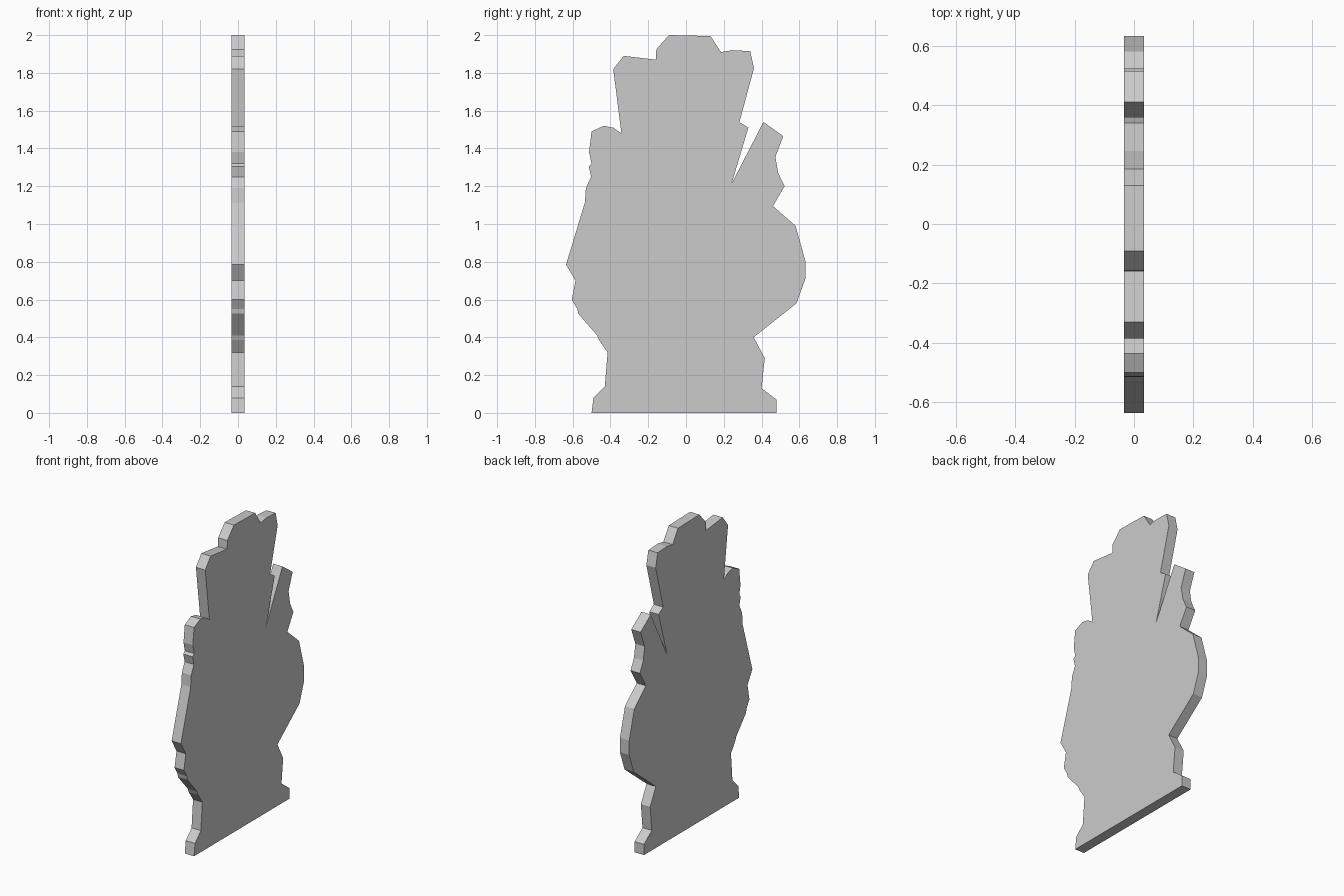
import bpy, bmesh

THICKNESS = 0.067

# Silhouette as (y, z): left side going up, over the top, down the right side
left_side = [(-.50, 0), (-.49, .08), (-.43, .14), (-.415, .32), (-.46, .385),
             (-.47, .41), (-.57, .525), (-.575, .55), (-.605, .60), (-.585, .70),
             (-.635, .785), (-.535, 1.115), (-.53, 1.19), (-.502, 1.25),
             (-.515, 1.305), (-.50, 1.32), (-.513, 1.38), (-.50, 1.49),
             (-.435, 1.52), (-.385, 1.51), (-.342, 1.48)]
top_edge = [(-.385, 1.82), (-.33, 1.89), (-.16, 1.87), (-.157, 1.925), (-.09, 2.0),
            (.13, 1.995), (.185, 1.91), (.245, 1.92), (.34, 1.915), (.36, 1.825)]
right_side = [(.283, 1.54), (.33, 1.51), (.242, 1.215), (.41, 1.54), (.515, 1.465),
              (.473, 1.355), (.488, 1.27), (.522, 1.20), (.46, 1.095), (.58, .99),
              (.632, .805), (.632, .71), (.585, .58), (.358, .40), (.417, .29),
              (.40, .13), (.48, .07), (.48, 0)]

# Flat cut-out panel: outline face extruded along x
bm = bmesh.new()
face = bm.faces.new([bm.verts.new((-THICKNESS / 2, y, z))
                     for y, z in left_side + top_edge + right_side])
ext = bmesh.ops.extrude_face_region(bm, geom=[face], use_keep_orig=True)
moved = [g for g in ext["geom"] if isinstance(g, bmesh.types.BMVert)]
bmesh.ops.translate(bm, verts=moved, vec=(THICKNESS, 0, 0))
bmesh.ops.recalc_face_normals(bm, faces=bm.faces)

mesh = bpy.data.meshes.new("cutout_panel")
bm.to_mesh(mesh)
bm.free()
bpy.context.collection.objects.link(bpy.data.objects.new("cutout_panel", mesh))
